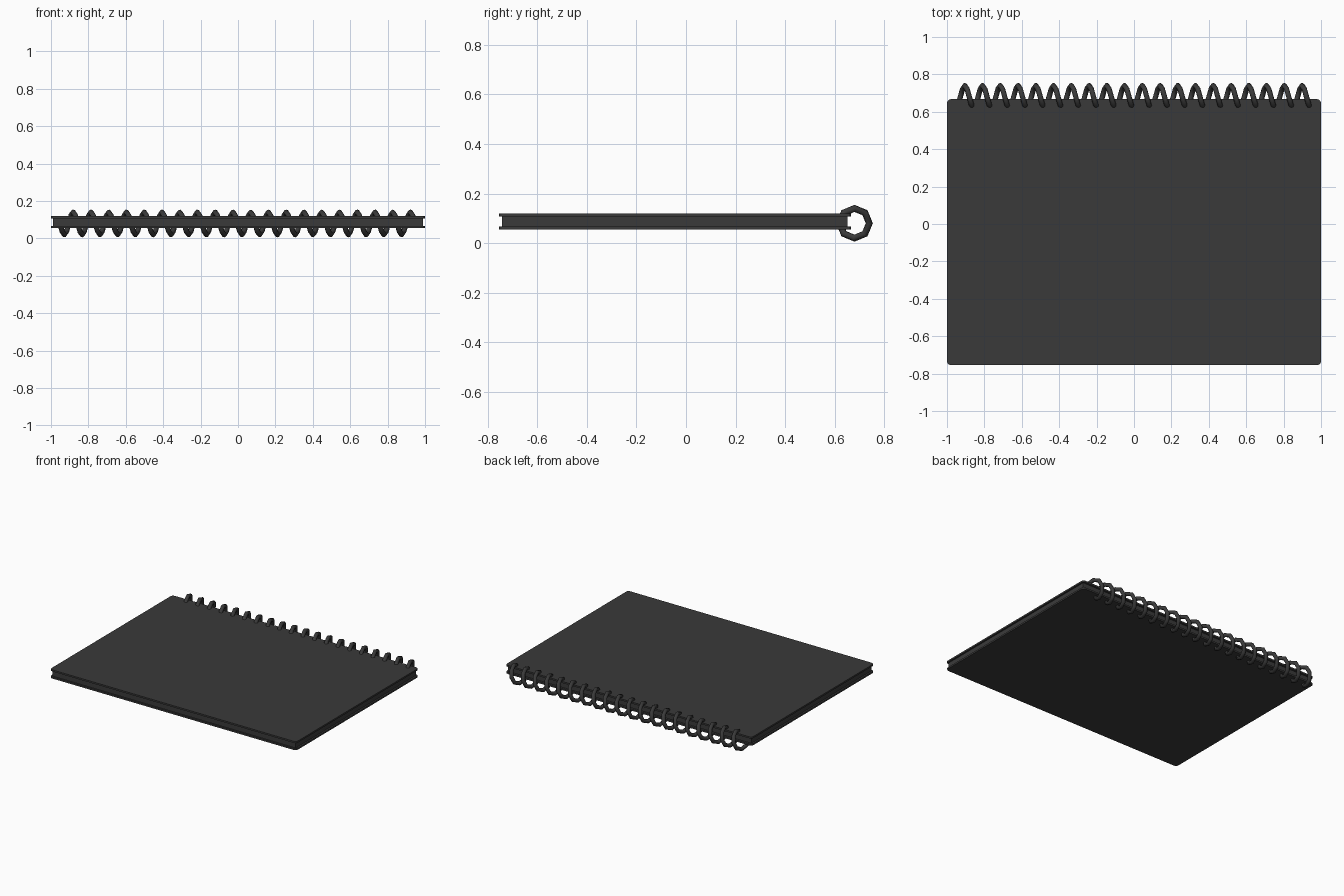
import bpy, bmesh, math

old = bpy.data.objects.get("Cube")
if old:
    bpy.data.objects.remove(old, do_unlink=True)


def make_material(name, rgb):
    mat = bpy.data.materials.new(name)
    mat.use_nodes = True
    mat.diffuse_color = (*rgb, 1)
    mat.node_tree.nodes["Principled BSDF"].inputs["Base Color"].default_value = (*rgb, 1)
    return mat


charcoal = make_material("charcoal", (0.042, 0.042, 0.042))


def slab(name, half_x, y0, y1, z0, z1, corner):
    """Flat sheet with rounded upright corners."""
    bm = bmesh.new()
    bmesh.ops.create_cube(bm, size=1)
    for v in bm.verts:
        v.co.x *= 2 * half_x
        v.co.y = y1 if v.co.y > 0 else y0
        v.co.z = z1 if v.co.z > 0 else z0
    if corner:
        upright = [e for e in bm.edges
                   if abs(e.verts[0].co.z - e.verts[1].co.z) > (z1 - z0) / 2]
        bmesh.ops.bevel(bm, geom=upright, offset=corner, segments=3,
                        profile=0.5, affect='EDGES')
    mesh = bpy.data.meshes.new(name)
    bm.to_mesh(mesh)
    bm.free()
    mesh.materials.append(charcoal)
    obj = bpy.data.objects.new(name, mesh)
    bpy.context.collection.objects.link(obj)
    return obj


# Covers and the block of pages between them
slab("bottom_cover", 1.0, -0.754, 0.667, 0.055, 0.067, 0.02)
slab("top_cover", 1.0, -0.754, 0.667, 0.107, 0.119, 0.02)
slab("page_block", 0.988, -0.742, 0.652, 0.067, 0.107, 0)

# Spiral binding: an eight-sided helix of wire along the back edge
TURNS, STEPS = 20, 8
START, PITCH = -0.952, 0.0949
RADIUS, WIRE = 0.06, 0.0142
curve = bpy.data.curves.new("spiral_binding", 'CURVE')
curve.dimensions = '3D'
curve.bevel_depth = WIRE
curve.bevel_resolution = 2
curve.use_fill_caps = True
spline = curve.splines.new('POLY')
spline.points.add(TURNS * STEPS)
for i, point in enumerate(spline.points):
    a = math.pi + math.tau * i / STEPS
    point.co = (START + PITCH * i / STEPS,
                0.68 + RADIUS * math.cos(a),
                0.08 + RADIUS * math.sin(a), 1)
curve.materials.append(charcoal)
spiral = bpy.data.objects.new("spiral_binding", curve)
bpy.context.collection.objects.link(spiral)

# Turn the wire into a mesh with smooth sides and sharp bends
bpy.ops.object.select_all(action='DESELECT')
spiral.select_set(True)
bpy.context.view_layer.objects.active = spiral
bpy.ops.object.convert(target='MESH')
bpy.ops.object.shade_smooth_by_angle(angle=math.radians(50))
